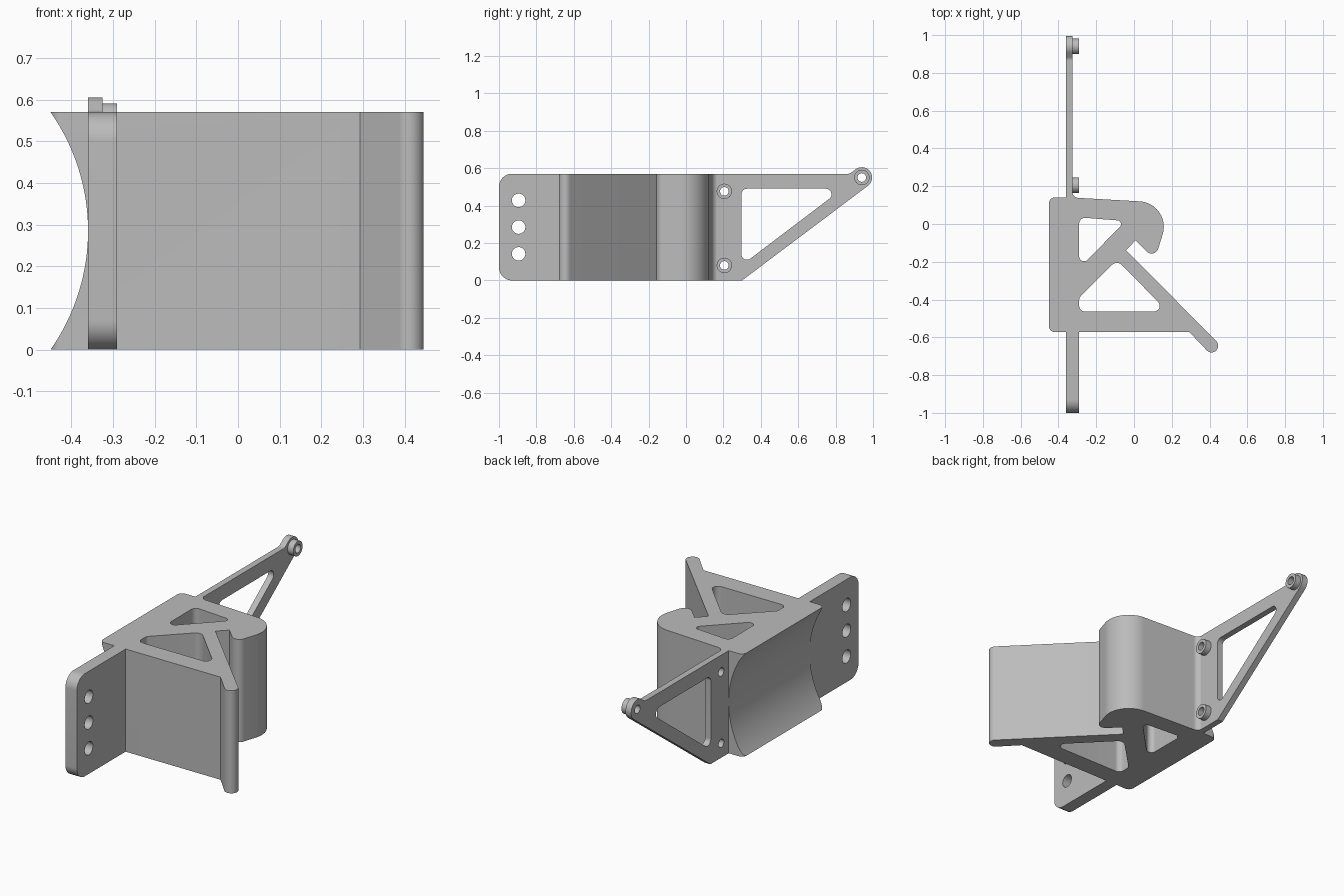
import bpy, bmesh, math
from mathutils import Vector, Matrix

if "Cube" in bpy.data.objects:
    bpy.data.objects.remove(bpy.data.objects["Cube"])

grey = bpy.data.materials.new("plain grey")
grey.use_nodes = True
grey.diffuse_color = (0.5, 0.5, 0.5, 1)
grey.node_tree.nodes["Principled BSDF"].inputs["Base Color"].default_value = (0.5, 0.5, 0.5, 1)

H = 0.57            # height of the body and plates
UP = Matrix()       # profile drawn in x, y
SIDE = Matrix(((0, 0, 1, 0), (1, 0, 0, 0), (0, 1, 0, 0), (0, 0, 0, 1)))  # profile drawn in y, z


def rounded(corners):
    """Polygon outline with each corner (x, y, radius) rounded."""
    out = []
    for i, (x, y, r) in enumerate(corners):
        p = Vector((x, y))
        if r == 0:
            out.append(p)
            continue
        a = (Vector(corners[i - 1][:2]) - p).normalized()
        b = (Vector(corners[(i + 1) % len(corners)][:2]) - p).normalized()
        half = a.angle(b) / 2
        centre = p + (a + b).normalized() * r / math.sin(half)
        start = p + a * r / math.tan(half) - centre
        end = p + b * r / math.tan(half) - centre
        sweep = math.atan2(start.x * end.y - start.y * end.x, start.dot(end))
        n = max(4, int(abs(sweep) / math.radians(6)))
        for k in range(n + 1):
            t = sweep * k / n
            c, s = math.cos(t), math.sin(t)
            out.append(centre + Vector((start.x * c - start.y * s, start.x * s + start.y * c)))
    return out


def circle(x, y, r, n=40):
    return [Vector((x + r * math.cos(k * math.tau / n), y + r * math.sin(k * math.tau / n)))
            for k in range(n)]


def extrude(name, loops, low, high, axes):
    """Extrude an outline with holes from low to high along the third axis."""
    curve = bpy.data.curves.new(name, 'CURVE')
    curve.dimensions, curve.fill_mode = '2D', 'BOTH'
    curve.extrude = (high - low) / 2
    for loop in loops:
        spline = curve.splines.new('POLY')
        spline.points.add(len(loop) - 1)
        for point, p in zip(spline.points, loop):
            point.co = (p.x, p.y, 0, 1)
        spline.use_cyclic_u = True
    temp = bpy.data.objects.new(name + " outline", curve)
    bpy.context.collection.objects.link(temp)
    bpy.context.view_layer.update()
    deps = bpy.context.evaluated_depsgraph_get()
    mesh = bpy.data.meshes.new_from_object(temp.evaluated_get(deps))
    bpy.data.objects.remove(temp)
    mesh.transform(axes @ Matrix.Translation((0, 0, (low + high) / 2)))
    bm = bmesh.new()
    bm.from_mesh(mesh)
    bmesh.ops.remove_doubles(bm, verts=bm.verts, dist=1e-5)
    bmesh.ops.recalc_face_normals(bm, faces=bm.faces)
    bm.to_mesh(mesh)
    bm.free()
    mesh.materials.clear()
    mesh.materials.append(grey)
    obj = bpy.data.objects.new(name, mesh)
    bpy.context.collection.objects.link(obj)
    return obj


# Body: hooked clip with a slanted arm and two triangular pockets
outline = rounded([
    (-0.45, 0.14, 0.03), (-0.34, 0.14, 0), (-0.34, 0.175, 0), (-0.326, 0.175, 0),
    (-0.326, 0.14, 0.033), (0.203, 0.11, 0.135), (0.11, -0.189, 0.037),
    (0.008, -0.087, 0), (-0.042, -0.138, 0), (0.46, -0.645, 0.0345),
    (0.41, -0.695, 0.0345), (0.293, -0.572, 0), (-0.45, -0.572, 0.03)])
hook_pocket = rounded([(-0.29, 0.035, 0.03), (-0.045, 0.016, 0.02), (-0.29, -0.235, 0.026)])
arm_pocket = rounded([(-0.29, -0.39, 0.03), (-0.09, -0.19, 0.038),
                      (0.177, -0.463, 0.03), (-0.29, -0.463, 0.03)])
body = extrude("clip_body", [outline, hook_pocket, arm_pocket], 0, H, UP)

# Hollow back of the body, cut by a large cylinder lying along y
bpy.ops.mesh.primitive_cylinder_add(vertices=256, radius=0.496, depth=3,
                                    location=(-0.856, 0, H / 2), rotation=(math.pi / 2, 0, 0))
cutter = bpy.context.object
cutter.name = "tube_cutter"
cutter.data.materials.append(grey)
cut = body.modifiers.new("hollow", 'BOOLEAN')
cut.operation, cut.solver, cut.object = 'DIFFERENCE', 'EXACT', cutter
bpy.context.view_layer.objects.active = body
bpy.ops.object.modifier_apply(modifier=cut.name)
bpy.data.objects.remove(cutter)

# Front plate with three holes
front = rounded([(-0.57, 0, 0), (-0.57, H, 0), (-1, H, 0.07), (-1, 0, 0.07)])
holes = [circle(-0.895, H / 2 + d, 0.036) for d in (-0.143, 0, 0.143)]
parts = [body, extrude("front_plate", [front] + holes, -0.36, -0.29, SIDE)]

# Rear triangular bracket ending in a round lug
bosses = {"upper_boss": (0.205, 0.476), "lower_boss": (0.205, 0.08), "tip_boss": (0.94, 0.55)}
bracket = rounded([(0.14, 0, 0), (0.30, 0, 0), (1.017, 0.539, 0.0549),
                   (0.951, 0.627, 0.0549), (0.875, H, 0.03), (0.14, H, 0)])
window = rounded([(0.296, 0.49, 0.03), (0.837, 0.49, 0.03), (0.296, 0.08, 0.03)])
bores = [circle(y, z, 0.023) for y, z in bosses.values()]
parts.append(extrude("rear_bracket", [bracket, window] + bores, -0.36, -0.325, SIDE))

# Ring bosses on the bracket
for name, (y, z) in bosses.items():
    parts.append(extrude(name, [circle(y, z, 0.041), circle(y, z, 0.023)], -0.325, -0.29, SIDE))

# Smooth curved walls, keep edges sharp
bpy.ops.object.select_all(action='DESELECT')
for part in parts:
    part.select_set(True)
bpy.context.view_layer.objects.active = body
bpy.ops.object.shade_smooth_by_angle(angle=math.radians(25))
